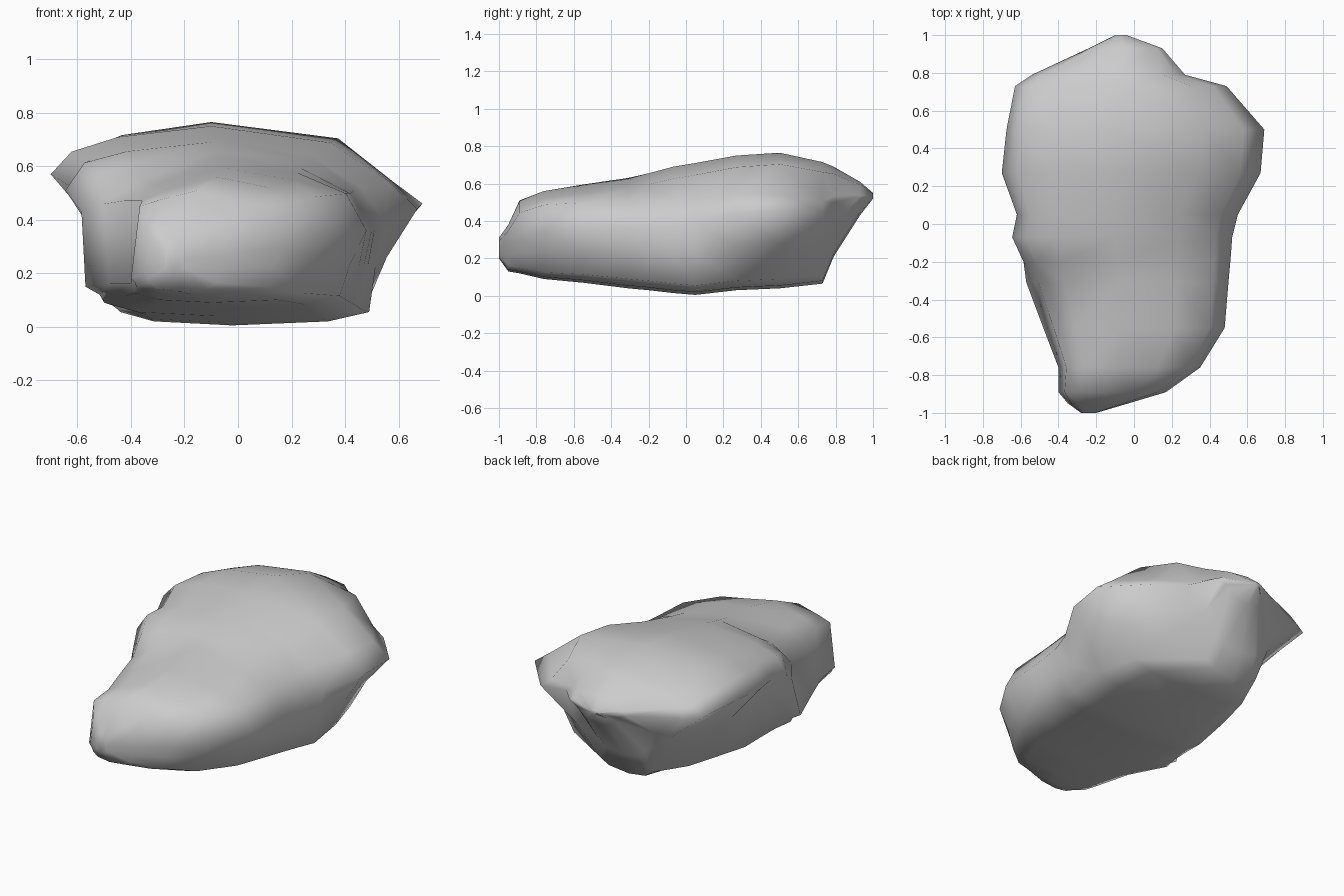
import bpy
import bmesh
from mathutils import Vector

# Remove the default cube
default_cube = bpy.data.objects.get("Cube")
if default_cube:
    bpy.data.objects.remove(default_cube, do_unlink=True)


def make_material(name, color):
    material = bpy.data.materials.new(name)
    material.use_nodes = True
    material.diffuse_color = color
    material.node_tree.nodes["Principled BSDF"].inputs["Base Color"].default_value = color
    return material


def between(start, end, across, upward):
    """Point part of the way from start to end, with separate x and z shares."""
    return Vector((start.x + (end.x - start.x) * across,
                   start.y,
                   start.z + (end.z - start.z) * upward))


def cross_section(y, left_x, left_z, right_x, right_z, top_x, top_z,
                  base_left, base_right, base_z):
    """Closed outline of the boulder at one depth."""
    left = Vector((left_x, y, left_z))
    right = Vector((right_x, y, right_z))
    top = Vector((top_x, y, top_z))
    lift = min(.05, (min(left_z, right_z) - base_z) * .5)
    foot_left = Vector((base_left, y, base_z + lift))
    foot_right = Vector((base_right, y, base_z + lift))
    belly = Vector((base_left * .55 + base_right * .45, y, base_z))
    # The shoulders are full at the front and slope off towards the back
    left_crown = .8 - .1 * y
    left_full = .55 - .3 * y
    right_full = .42 - .3 * y
    return [
        left, between(left, top, .13, left_full), between(left, top, .42, left_crown),
        top,
        between(right, top, .45 - .1 * y, .8), between(right, top, .14, right_full),
        right, between(right, foot_right, .6, .5), foot_right,
        between(foot_right, belly, .3, .7),
        belly,
        between(foot_left, belly, .3, .7),
        foot_left, between(left, foot_left, .75, .5),
    ]


def loft(name, sections, material):
    """Skin neighbouring outlines and close both ends."""
    bm = bmesh.new()
    rings = [[bm.verts.new(point) for point in cross_section(*section)]
             for section in sections]
    for ring, following in zip(rings, rings[1:]):
        count = len(ring)
        for i in range(count):
            j = (i + 1) % count
            bm.faces.new((ring[i], ring[j], following[j], following[i]))
    bm.faces.new(rings[0])
    bm.faces.new(rings[-1])
    bmesh.ops.triangulate(bm, faces=bm.faces[:], quad_method='SHORT_EDGE')
    bmesh.ops.recalc_face_normals(bm, faces=bm.faces[:])
    mesh = bpy.data.meshes.new(name)
    bm.to_mesh(mesh)
    bm.free()
    mesh.materials.append(material)
    for polygon in mesh.polygons:
        polygon.use_smooth = True
    boulder = bpy.data.objects.new(name, mesh)
    bpy.context.collection.objects.link(boulder)
    return boulder


# Outlines of the long nose and the middle
# depth, left x z, right x z, top x z, foot left right, base height
nose = [
    (-1, -.28, .24, -.2, .25, -.24, .31, -.27, -.21, .2),
    (-.95, -.35, .2, -.03, .27, -.22, .38, -.33, -.08, .13),
    (-.89, -.4, .18, .17, .3, -.15, .51, -.38, .1, .12),
    (-.76, -.4, .16, .35, .35, -.08, .56, -.38, .25, .09),
    (-.55, -.48, .16, .48, .36, -.06, .595, -.42, .38, .07),
    (-.31, -.57, .15, .5, .36, -.08, .63, -.5, .42, .04),
    (-.2, -.585, .43, .51, .36, -.09, .655, -.47, .44, .03),
    (-.07, -.645, .51, .52, .37, -.1, .69, -.45, .46, .015),
]

# Outlines of the broad, overhanging back
back = [
    (.05, -.62, .52, .55, .39, -.1, .71, -.44, .49, .005),
    (.27, -.7, .57, .67, .44, -.1, .75, -.42, .48, .03),
    (.5, -.675, .57, .69, .46, -.1, .765, -.37, .42, .04),
    (.73, -.63, .55, .49, .45, -.02, .715, -.28, .08, .065),
    (.79, -.54, .54, .27, .5, -.06, .69, -.27, .05, .21),
    (.93, -.24, .53, .15, .53, -.05, .61, -.16, .08, .43),
    (1, -.1, .535, -.04, .535, -.07, .55, -.08, -.05, .52),
]

stone = make_material("stone_grey", (.6, .6, .6, 1))
loft("boulder", nose + back, stone)
